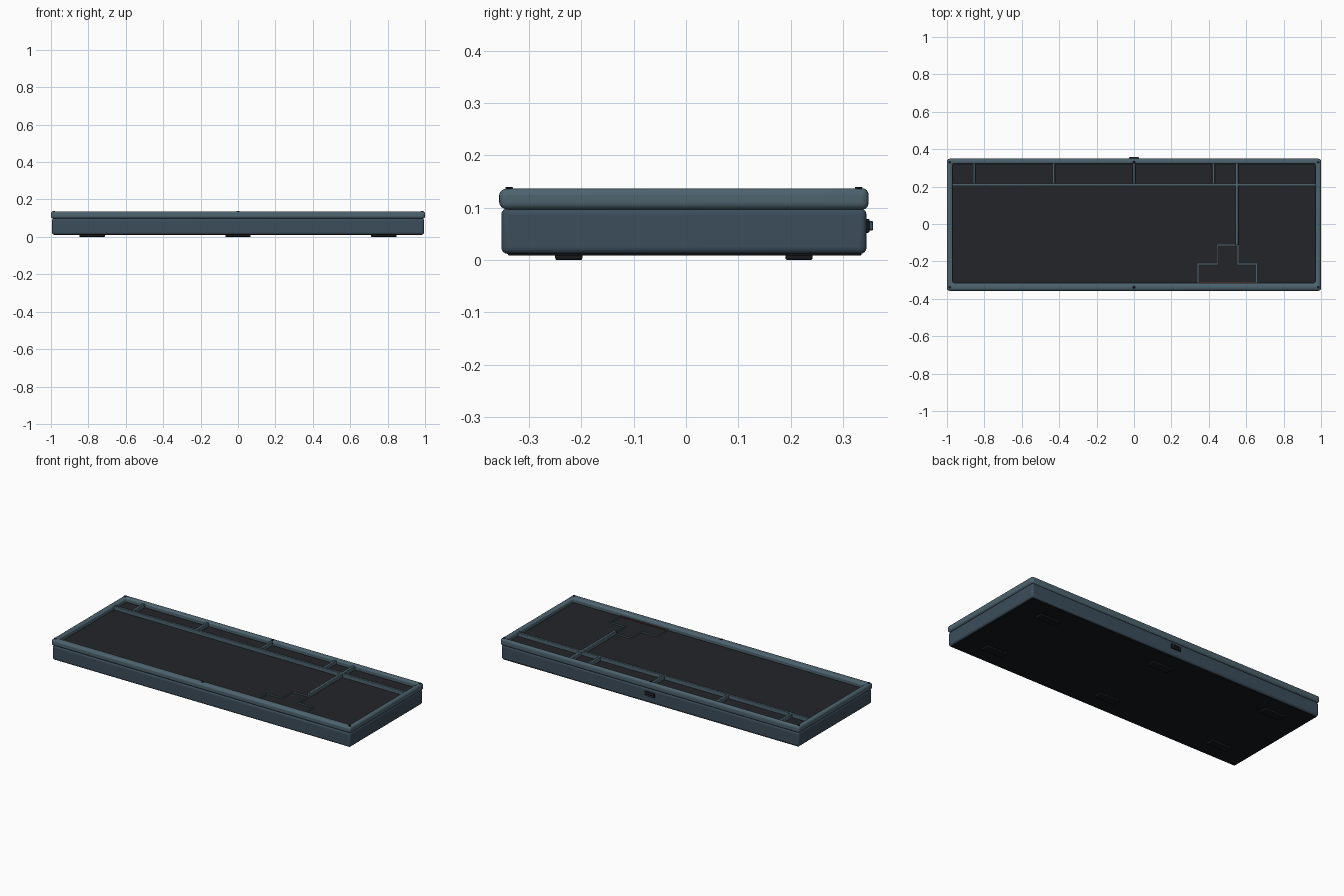
import bpy, bmesh, math

if "Cube" in bpy.data.objects:
    bpy.data.objects.remove(bpy.data.objects["Cube"])

def material(name, rgb):
    m = bpy.data.materials.new(name)
    m.diffuse_color = (*rgb, 1)
    m.use_nodes = True
    m.node_tree.nodes["Principled BSDF"].inputs["Base Color"].default_value = m.diffuse_color
    return m

FRAME = material("frame_teal", (0.075, 0.125, 0.155))
BODY = material("case_blue", (0.045, 0.075, 0.105))
PLATE = material("plate_charcoal", (0.016, 0.018, 0.022))
BLACK = material("rubber_black", (0.008, 0.009, 0.010))
RED = material("strip_red", (0.10, 0.04, 0.035))

def finish(ob, mat, bevel=0, segments=3):
    ob.data.materials.append(mat)
    if bevel:
        b = ob.modifiers.new("bevel", 'BEVEL')
        b.width, b.segments, b.limit_method = bevel, segments, 'ANGLE'
    bpy.ops.object.select_all(action='DESELECT')
    bpy.context.view_layer.objects.active = ob
    ob.select_set(True)
    bpy.ops.object.shade_smooth_by_angle(angle=math.radians(35))
    return ob

def box(name, x, y, z, mat, bevel=0, segments=3):
    """Box given by its (min, max) range on each axis."""
    bm = bmesh.new()
    bmesh.ops.create_cube(bm, size=1)
    for v in bm.verts:
        for i, (lo, hi) in enumerate((x, y, z)):
            v.co[i] = (lo + hi) / 2 + v.co[i] * (hi - lo)
    me = bpy.data.meshes.new(name)
    bm.to_mesh(me)
    bm.free()
    ob = bpy.data.objects.new(name, me)
    bpy.context.collection.objects.link(ob)
    return finish(ob, mat, bevel, segments)

def frame(name, outer, inner, z, mat, bevel):
    """Rectangular ring; outer and inner are (x0, x1, y0, y1)."""
    bm = bmesh.new()
    rings = []
    for h in z:
        for x0, x1, y0, y1 in (outer, inner):
            rings.append([bm.verts.new((a, b, h)) for a, b in ((x0, y0), (x1, y0), (x1, y1), (x0, y1))])
    lo_o, lo_i, hi_o, hi_i = rings
    for a, b in ((lo_o, hi_o), (hi_o, hi_i), (hi_i, lo_i), (lo_i, lo_o)):
        for i in range(4):
            j = (i + 1) % 4
            bm.faces.new((a[i], a[j], b[j], b[i]))
    bmesh.ops.recalc_face_normals(bm, faces=bm.faces)
    me = bpy.data.meshes.new(name)
    bm.to_mesh(me)
    bm.free()
    ob = bpy.data.objects.new(name, me)
    bpy.context.collection.objects.link(ob)
    return finish(ob, mat, bevel, 4)

# Lower case, bottom cover and switch plate
box("lower_case", (-0.995, 0.995), (-0.353, 0.345), (0.012, 0.099), BODY, 0.012, 4)
box("bottom_cover", (-0.985, 0.985), (-0.340, 0.335), (0.009, 0.015), BLACK, 0.001, 1)
box("switch_plate", (-0.975, 0.975), (-0.325, 0.325), (0.095, 0.108), PLATE)

# Raised rim around the top
frame("top_rim", (-1, 1, -0.357, 0.349), (-0.970, 0.970, -0.315, 0.322), (0.097, 0.137), FRAME, 0.013)

# Divider bars between the key blocks
BAR = (0.105, 0.132)
box("row_divider", (-0.972, 0.972), (0.202, 0.217), BAR, FRAME, 0.003, 2)
for i, x in enumerate((-0.855, -0.43, 0, 0.425)):
    box(f"top_row_divider_{i + 1}", (x - 0.007, x + 0.007), (0.215, 0.324), BAR, FRAME, 0.003, 2)
box("side_block_divider", (0.542, 0.558), (-0.113, 0.324), BAR, FRAME, 0.003, 2)

# Thin stepped trim around the arrow key block
path = [(0.343, -0.318), (0.343, -0.214), (0.445, -0.214), (0.445, -0.112),
        (0.555, -0.112), (0.555, -0.214), (0.656, -0.214), (0.656, -0.318)]
t = 0.0025
for i, ((xa, ya), (xb, yb)) in enumerate(zip(path, path[1:])):
    box(f"arrow_block_trim_{i + 1}", (min(xa, xb) - t, max(xa, xb) + t),
        (min(ya, yb) - t, max(ya, yb) + t), (0.105, 0.116), FRAME)
box("arrow_block_front_strip", (0.343, 0.656), (-0.317, -0.311), (0.105, 0.114), RED)

# Rim screws
for x in (-0.985, 0, 0.985):
    for y in (-0.338, 0.330):
        bpy.ops.mesh.primitive_cylinder_add(vertices=20, radius=0.007, depth=0.006, location=(x, y, 0.1365))
        bpy.context.object.name = "rim_screw"
        finish(bpy.context.object, BLACK, 0.001, 2)

# Rubber feet
for x in (-0.78, 0, 0.78):
    for y in (-0.224, 0.216):
        box("rubber_foot", (x - 0.068, x + 0.068), (y - 0.026, y + 0.026), (0, 0.014), BLACK, 0.004, 3)

# Cable socket at the back: surround, metal lip and tongue
box("socket_surround", (-0.034, 0.034), (0.335, 0.351), (0.052, 0.079), BLACK, 0.004, 3)
for s in (-1, 1):
    box("socket_lip", (-0.025, 0.025), (0.345, 0.357), (0.0655 + s * 0.007 - 0.002, 0.0655 + s * 0.007 + 0.002), BODY, 0.001, 2)
    box("socket_lip_end", (s * 0.024 - 0.002, s * 0.024 + 0.002), (0.345, 0.357), (0.0575, 0.0735), BODY, 0.001, 2)
box("socket_tongue", (-0.016, 0.016), (0.345, 0.354), (0.064, 0.067), BLACK)
